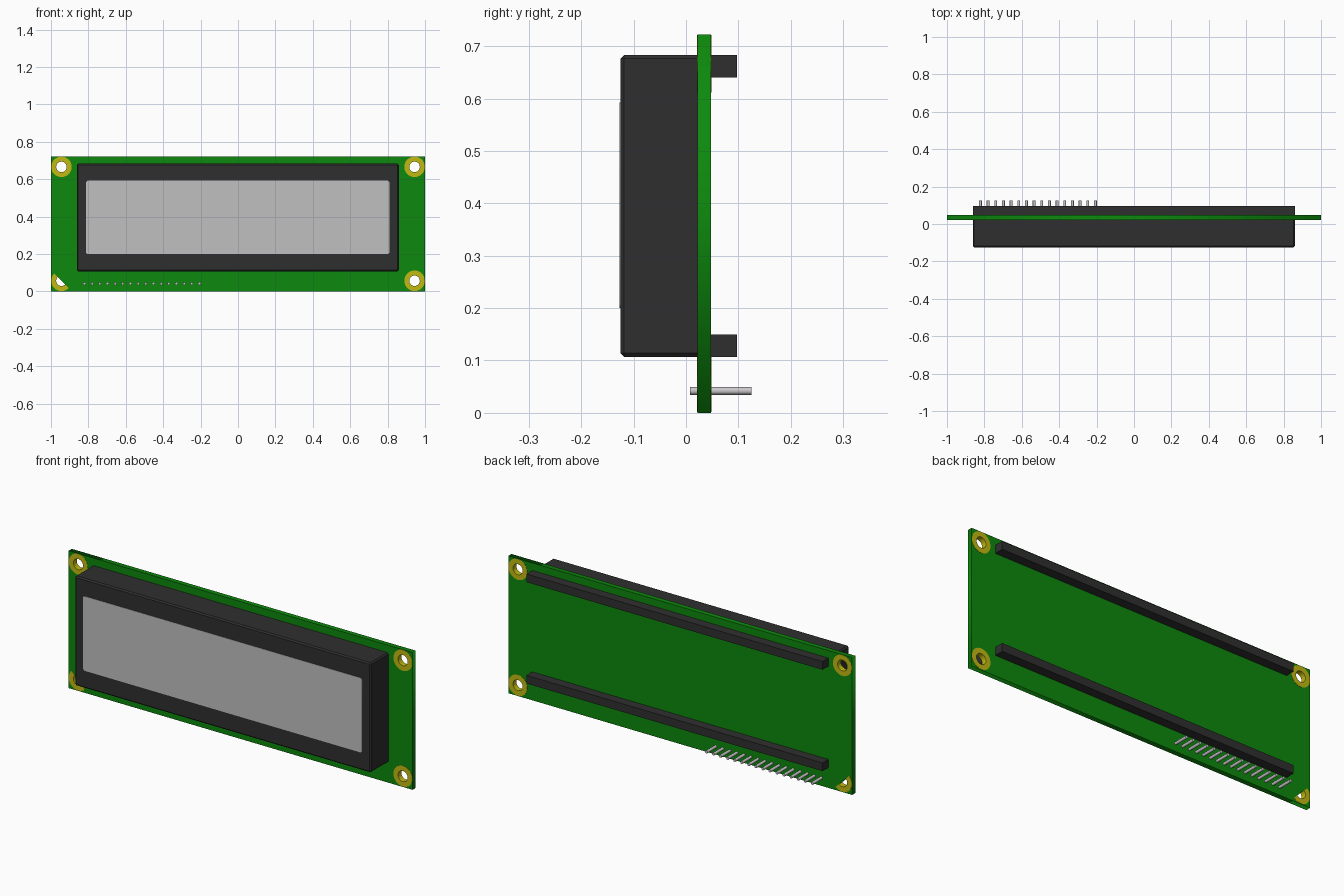
import bpy, bmesh
from math import cos, sin, pi, radians
from mathutils import Matrix, Vector

cube = bpy.data.objects.get("Cube")
if cube:
    bpy.data.objects.remove(cube, do_unlink=True)


def material(name, r, g, b):
    m = bpy.data.materials.new(name)
    m.use_nodes = True
    m.diffuse_color = (r, g, b, 1)
    m.node_tree.nodes["Principled BSDF"].inputs["Base Color"].default_value = (r, g, b, 1)
    return m


GREEN = material("board green", 0.004, 0.25, 0.004)
BLACK = material("bezel black", 0.028, 0.028, 0.028)
GREY = material("screen grey", 0.53, 0.53, 0.53)
YELLOW = material("pad yellow", 0.53, 0.49, 0.006)
SILVER = material("pin silver", 0.6, 0.58, 0.6)


def add_mesh(name, bm, mat):
    bmesh.ops.recalc_face_normals(bm, faces=bm.faces)
    me = bpy.data.meshes.new(name)
    bm.to_mesh(me)
    bm.free()
    me.materials.append(mat)
    ob = bpy.data.objects.new(name, me)
    bpy.context.collection.objects.link(ob)
    return ob


def box(name, x, y, z, mat, front_bevel=0):
    bm = bmesh.new()
    lo, hi = Vector((x[0], y[0], z[0])), Vector((x[1], y[1], z[1]))
    bmesh.ops.create_cube(bm, size=1, matrix=Matrix.Translation((lo + hi) / 2)
                          @ Matrix.Diagonal((*(hi - lo), 1)))
    if front_bevel:
        edges = [e for e in bm.edges if any(v.co.y < y[0] + 0.001 for v in e.verts)]
        bmesh.ops.bevel(bm, geom=edges, offset=front_bevel, segments=1, affect='EDGES')
    return add_mesh(name, bm, mat)


def plate(name, loops, y, mat):
    """Filled x-z outline with holes, given thickness between two y values."""
    cu = bpy.data.curves.new(name, 'CURVE')
    cu.dimensions, cu.fill_mode = '2D', 'BOTH'
    cu.extrude = (y[1] - y[0]) / 2
    for loop in loops:
        sp = cu.splines.new('POLY')
        sp.points.add(len(loop) - 1)
        for p, (px, pz) in zip(sp.points, loop):
            p.co = (px, pz, 0, 1)
        sp.use_cyclic_u = True
    tmp = bpy.data.objects.new(name, cu)
    bpy.context.collection.objects.link(tmp)
    bpy.context.view_layer.update()
    me = bpy.data.meshes.new_from_object(
        tmp.evaluated_get(bpy.context.evaluated_depsgraph_get()))
    bpy.data.objects.remove(tmp, do_unlink=True)
    bm = bmesh.new()
    bm.from_mesh(me)
    bmesh.ops.transform(bm, verts=bm.verts, matrix=Matrix.Translation((0, sum(y) / 2, 0))
                        @ Matrix.Rotation(pi / 2, 4, 'X'))
    bmesh.ops.remove_doubles(bm, verts=bm.verts, dist=1e-5)
    return add_mesh(name, bm, mat)


def arc(cx, cz, r, start=0, sweep=360, n=32):
    count = n if sweep == 360 else n + 1
    return [(cx + r * cos(radians(start + sweep * i / n)),
             cz + r * sin(radians(start + sweep * i / n))) for i in range(count)]


# Mounting holes: three full ones, and a half one in the lower right corner
HX, LOW, HIGH, HOLE, PAD = 0.944, 0.057, 0.666, 0.028, 0.055
BOARD_Y = (0.022, 0.048)
PAD_Y = (0.021, 0.049)
full = {"upper_right": (-HX, HIGH), "upper_left": (HX, HIGH), "lower_left": (HX, LOW)}

# Circuit board
holes = [arc(*c, HOLE + 0.001) for c in full.values()]
holes.append(arc(-HX, LOW, HOLE + 0.001, 135, 180))
plate("circuit_board", [[(-1, 0), (1, 0), (1, 0.722), (-1, 0.722)]] + holes, BOARD_Y, GREEN)

# Plated pads around the holes
for corner, c in full.items():
    plate("pad_" + corner, [arc(*c, PAD), arc(*c, HOLE)], PAD_Y, YELLOW)
plate("pad_lower_right", [arc(-HX, LOW, PAD, 135, 180)
                          + arc(-HX, LOW, HOLE, 135, 180)[::-1]], PAD_Y, YELLOW)

# Display bezel and the two rear rails
WIDE = (-0.862, 0.86)
box("bezel", WIDE, (-0.125, BOARD_Y[0]), (0.107, 0.683), BLACK, 0.007)
box("upper_rail", WIDE, (BOARD_Y[1], 0.097), (0.64, 0.683), BLACK)
box("lower_rail", WIDE, (BOARD_Y[1], 0.097), (0.107, 0.15), BLACK)

# Screen with clipped corners
x0, x1, z0, z1, k = -0.813, 0.811, 0.2, 0.592, 0.008
plate("screen", [[(x0 + k, z0), (x1 - k, z0), (x1, z0 + k), (x1, z1 - k),
                  (x1 - k, z1), (x0 + k, z1), (x0, z1 - k), (x0, z0 + k)]],
      (-0.1265, -0.123), GREY)

# Row of header pins through the board
for i in range(16):
    bm = bmesh.new()
    bmesh.ops.create_cone(bm, cap_ends=True, segments=12, radius1=0.0075, radius2=0.0075,
                          depth=0.117, matrix=Matrix.Translation((-0.821 + 0.041 * i, 0.0665, 0.042))
                          @ Matrix.Rotation(pi / 2, 4, 'X'))
    pin = add_mesh(f"header_pin_{i + 1}", bm, SILVER)
    for f in pin.data.polygons:
        f.use_smooth = len(f.vertices) == 4
    for e in pin.data.edges:
        a, b = (pin.data.vertices[v].co.y for v in e.vertices)
        e.use_edge_sharp = abs(a - b) < 0.001
